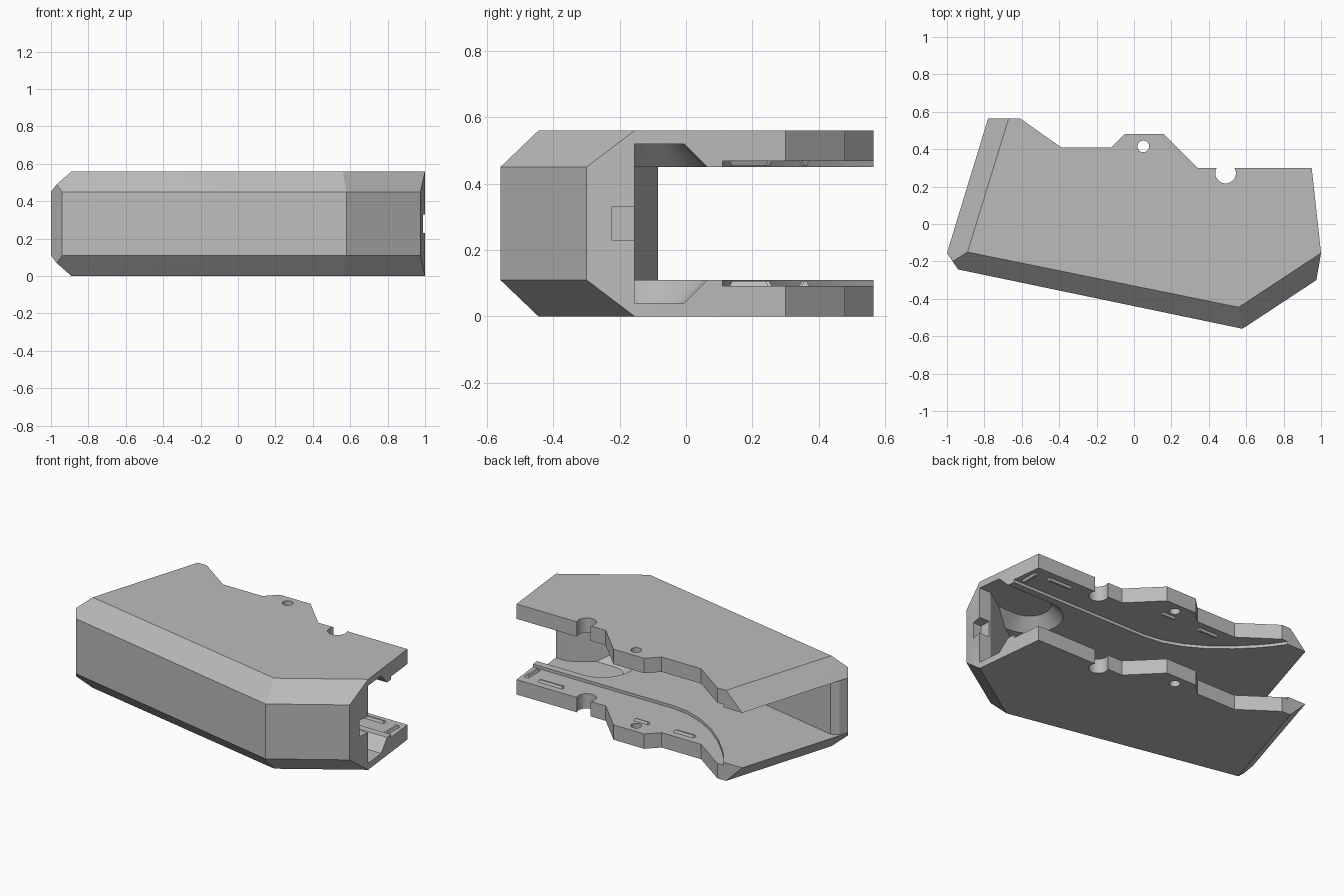
import bpy, bmesh, math
from mathutils import Matrix, Vector

cube = bpy.data.objects.get("Cube")
if cube:
    bpy.data.objects.remove(cube, do_unlink=True)

H = 0.56          # total height
PLATE = 0.11      # plate thickness

grey = bpy.data.materials.new("plain_grey")
grey.use_nodes = True
COLOUR = (0.5, 0.5, 0.5, 1)
grey.diffuse_color = COLOUR
grey.node_tree.nodes["Principled BSDF"].inputs["Base Color"].default_value = COLOUR


def finish(name, bm):
    bmesh.ops.recalc_face_normals(bm, faces=bm.faces)
    mesh = bpy.data.meshes.new(name)
    bm.to_mesh(mesh)
    bm.free()
    mesh.materials.append(grey)
    ob = bpy.data.objects.new(name, mesh)
    bpy.context.collection.objects.link(ob)
    return ob


def hull(name, points):
    bm = bmesh.new()
    for p in points:
        bm.verts.new(p)
    res = bmesh.ops.convex_hull(bm, input=bm.verts)
    loose = [v for v in bm.verts if not v.link_faces]
    bmesh.ops.delete(bm, geom=loose, context='VERTS')
    bmesh.ops.dissolve_limit(bm, angle_limit=0.01, verts=bm.verts, edges=bm.edges)
    return finish(name, bm)


def prism(name, outline, z0, z1):
    bm = bmesh.new()
    face = bm.faces.new([bm.verts.new((x, y, z0)) for x, y in outline])
    ext = bmesh.ops.extrude_face_region(bm, geom=[face])
    bmesh.ops.translate(bm, vec=(0, 0, z1 - z0),
                        verts=[g for g in ext["geom"] if isinstance(g, bmesh.types.BMVert)])
    return finish(name, bm)


def circle(cx, cy, r, n=32):
    return [(cx + r * math.cos(math.tau * i / n), cy + r * math.sin(math.tau * i / n))
            for i in range(n)]


def boolean(target, cutter, operation='DIFFERENCE'):
    mod = target.modifiers.new("cut", 'BOOLEAN')
    mod.operation, mod.solver, mod.object = operation, 'EXACT', cutter
    bpy.context.view_layer.objects.active = target
    bpy.ops.object.modifier_apply(modifier=mod.name)
    bpy.data.objects.remove(cutter, do_unlink=True)


# Solid chamfered block
flat = [(-0.89, -0.15), (0.56, -0.445), (1, -0.155), (0.921, 0.565), (-0.67, 0.565)]
middle = [(-1, -0.155), (-0.94, -0.243), (0.58, -0.56), (0.975, -0.3), (-0.78, 0.565)]
points = []
for ring, inset in ((flat, 0), (middle, PLATE), ([(-0.97, -0.2)], 0.07)):
    points += [(x, y, z) for x, y in ring for z in (inset, H - inset)]
body = hull("shell_body", points)

# Stepped back edge with a round notch and a pin hole
back = [(1.3, 0.3), (0.34, 0.3), (0.16, 0.48), (-0.05, 0.48), (-0.12, 0.41),
        (-0.39, 0.41), (-0.61, 0.565), (-0.65, 0.593), (-0.65, 0.9), (1.3, 0.9)]
boolean(body, prism("back_cutter", back, -0.1, H + 0.1))
boolean(body, prism("notch_cutter", circle(0.49, 0.272, 0.055), -0.1, H + 0.1))
boolean(body, prism("hole_cutter", circle(0.05, 0.415, 0.031), -0.1, H + 0.1))

# Open space between the two plates, leaving the front wall
inner = [(-1.3, -0.155), (-1, -0.155), (-0.975, -0.11), (-0.93, -0.085), (0.55, -0.4),
         (0.92, -0.155), (1.3, -0.155), (1.3, 0.9), (-1.3, 0.9)]
boolean(body, prism("space_cutter", inner, PLATE, H - PLATE))

# Sloped round-ended pocket at the right-hand end of both plates
pocket_points = []
for r, z in ((0.12, 0.04), (0.19, PLATE)):
    for cx in (0.66, 1.3):
        for x, y in circle(cx, -0.125, r):
            pocket_points += [(x, y, z), (x, y, H - z)]
pocket = hull("pocket_cutter", pocket_points)
boolean(pocket, prism("pocket_limit", inner, 0.01, H - 0.01), 'INTERSECT')
boolean(body, pocket)

# Shallow step following a curve along the back of both plates
step = [(1.3, 0.11), (0.02, 0.11), (-0.1, 0.125), (-0.22, 0.17), (-0.34, 0.24),
        (-0.45, 0.33), (-0.54, 0.42), (-0.6, 0.49), (-0.655, 0.57), (-0.7, 0.9), (1.3, 0.9)]
boolean(body, prism("step_cutter", step, 0.092, H - 0.092))

# Latch notch in the end of the wall
latch = [(0.93, -0.225), (1.3, -0.225), (1.3, -0.1), (0.93, -0.1)]
boolean(body, prism("latch_cutter", latch, 0.23, 0.33))

# Small raised ridges on the inside of both plates
ridges = [("end_ridge", 0.92, 0.19, 0.03, 0.12), ("long_ridge", 0.75, 0.245, 0.17, 0.03),
          ("pin_ridge", 0.05, 0.36, 0.1, 0.025), ("far_ridge", -0.24, 0.355, 0.14, 0.03)]
for name, cx, cy, w, d in ridges:
    for level in ("lower", "upper"):
        pts = []
        for z, k in ((0.088, 0), (0.106, 0.009)):
            zz = z if level == "lower" else H - z
            pts += [(cx + sx * (w / 2 - k), cy + sy * (d / 2 - k), zz)
                    for sx in (-1, 1) for sy in (-1, 1)]
        hull(level + "_" + name, pts)

# Crisp facets with smooth round cuts
bpy.ops.object.select_all(action='DESELECT')
body.select_set(True)
bpy.context.view_layer.objects.active = body
bpy.ops.object.shade_smooth_by_angle(angle=math.radians(20))
